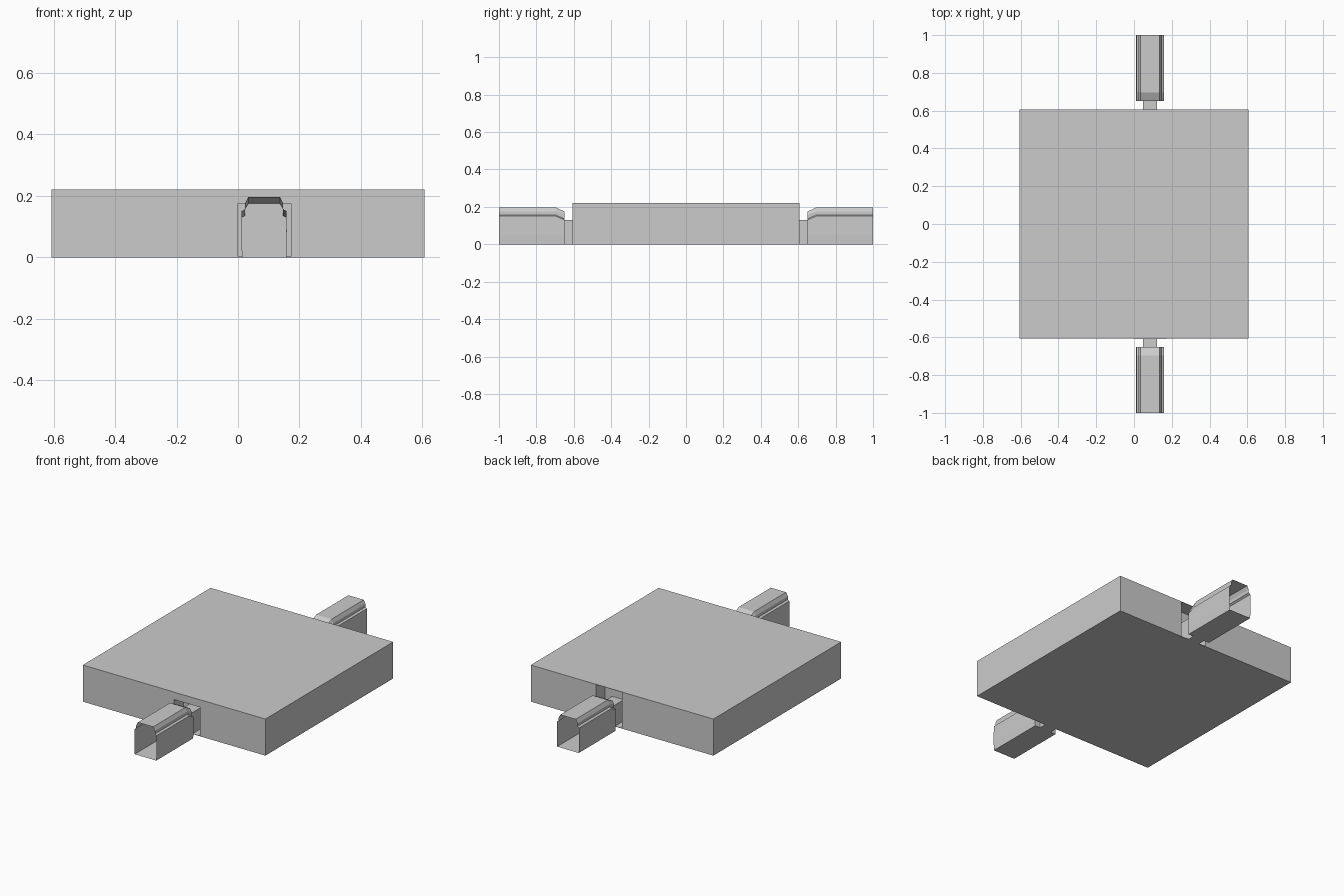
import bpy

if "Cube" in bpy.data.objects:
    bpy.data.objects.remove(bpy.data.objects["Cube"])

CX = 0.085      # centre line of the car and the opening
S = 0.607       # half width of the slab
H = 0.22        # slab height


def mesh_object(name, verts, faces):
    mesh = bpy.data.meshes.new(name)
    mesh.from_pydata(verts, [], faces)
    mesh.update()
    obj = bpy.data.objects.new(name, mesh)
    bpy.context.collection.objects.link(obj)
    return obj


def box(name, x0, x1, y0, y1, z0, z1):
    y0, y1 = min(y0, y1), max(y0, y1)
    verts = [(x, y, z) for z in (z0, z1)
             for x, y in ((x0, y0), (x1, y0), (x1, y1), (x0, y1))]
    faces = [(3, 2, 1, 0), (4, 5, 6, 7), (0, 1, 5, 4),
             (1, 2, 6, 5), (2, 3, 7, 6), (3, 0, 4, 7)]
    return mesh_object(name, verts, faces)


def car_shell(name, side):
    # half profiles (half width, height): full body, then lowered nose
    body = [(0.072, 0), (0.074, 0.05), (0.073, 0.15), (0.062, 0.157),
            (0.062, 0.175), (0.051, 0.197)]
    nose = [(0.072, 0), (0.074, 0.05), (0.073, 0.13), (0.062, 0.135),
            (0.062, 0.158), (0.051, 0.175)]
    verts = []
    for y, half in ((1.0, body), (0.695, body), (0.65, nose)):
        loop = half + [(-w, z) for w, z in reversed(half)]
        verts += [(CX + w, side * y, z) for w, z in loop]
    n = 2 * len(body)
    faces = []
    for k in (0, n):
        for i in range(n):
            j = (i + 1) % n
            faces.append((k + i, k + j, k + n + j, k + n + i))
    faces.append(tuple(range(2 * n, 3 * n)))    # closed nose, open outer end
    if side > 0:
        faces = [tuple(reversed(f)) for f in faces]
    return mesh_object(name, verts, [tuple(reversed(f)) for f in faces])


# main slab with a shallow opening front and back
slab = box("slab", -S, S, -S, S, 0, H)
for label, side in (("front", -1), ("back", 1)):
    cutter = box(label + "_opening_cutter", 0, 0.173,
                 side * 0.52, side * 0.7, 0.002, H - 0.002)
    cutter.hide_render = True
    cutter.hide_viewport = True
    mod = slab.modifiers.new(label + "_opening", "BOOLEAN")
    mod.operation = "DIFFERENCE"
    mod.solver = "EXACT"
    mod.object = cutter

    # hollow car shell and the coupling that leads into the opening
    car_shell(label + "_car_shell", side)
    box(label + "_coupling", CX - 0.038, CX + 0.038,
        side * 0.525, side * 0.65, 0, 0.13)

# panel over the front opening
box("front_lintel", -0.003, 0.173, -S - 0.001, -0.59, 0.175, H)
